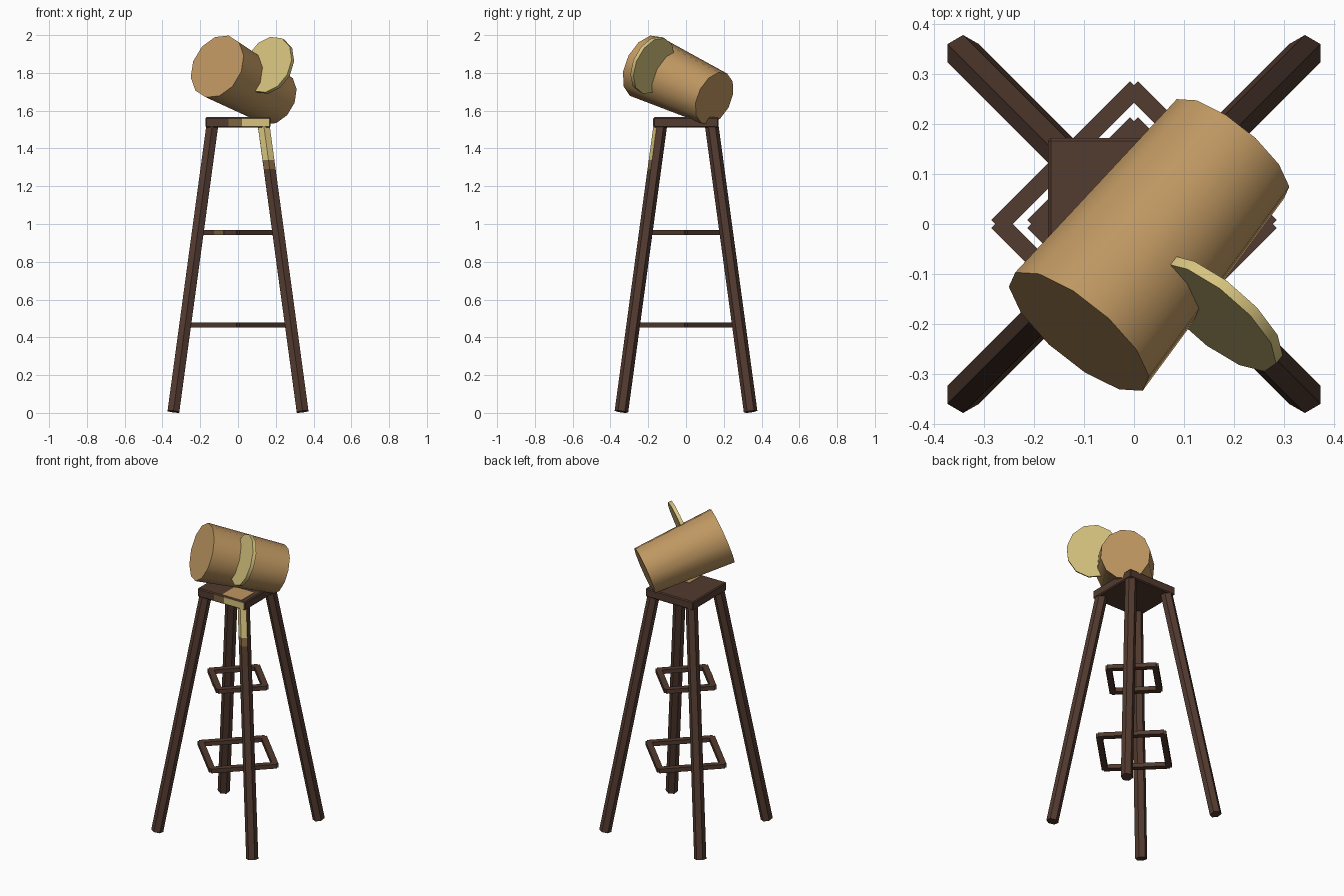
import bpy, bmesh, math
from mathutils import Vector, Matrix

if "Cube" in bpy.data.objects:
    bpy.data.objects.remove(bpy.data.objects["Cube"])


def material(name, color):
    m = bpy.data.materials.new(name)
    m.diffuse_color = (*color, 1)
    m.use_nodes = True
    m.node_tree.nodes["Principled BSDF"].inputs["Base Color"].default_value = m.diffuse_color
    return m


BROWN = material("dark wood", (0.085, 0.043, 0.029))
TAN = material("tan", (0.52, 0.31, 0.12))
YELLOW = material("pale yellow", (0.68, 0.55, 0.21))
OLIVE = material("dull tan", (0.21, 0.13, 0.052))


def finish(name, bm, mats, smooth=False):
    bmesh.ops.recalc_face_normals(bm, faces=bm.faces)
    me = bpy.data.meshes.new(name)
    bm.to_mesh(me)
    bm.free()
    ob = bpy.data.objects.new(name, me)
    bpy.context.collection.objects.link(ob)
    for m in mats:
        me.materials.append(m)
    if smooth:
        bpy.ops.object.select_all(action='DESELECT')
        ob.select_set(True)
        bpy.context.view_layer.objects.active = ob
        bpy.ops.object.shade_smooth_by_angle(angle=math.radians(40))
    return ob


def rod(a, b, r1, r2, sides):
    """Cone or prism running from a to b."""
    a, b = Vector(a), Vector(b)
    d = b - a
    rot = Vector((0, 0, 1)).rotation_difference(d).to_matrix().to_4x4()
    bm = bmesh.new()
    bmesh.ops.create_cone(bm, cap_ends=True, segments=sides, radius1=r1, radius2=r2,
                          depth=d.length, matrix=Matrix.Translation((a + b) / 2) @ rot)
    return bm


def box(name, center, size, mat, angle=0, bevel=0):
    bm = bmesh.new()
    bmesh.ops.create_cube(bm, size=1, matrix=Matrix.Translation(center)
                          @ Matrix.Rotation(angle, 4, 'Z') @ Matrix.Diagonal((*size, 1)))
    if bevel:
        bmesh.ops.bevel(bm, geom=bm.edges[:], offset=bevel, segments=1, affect='EDGES')
    return finish(name, bm, [mat])


# Seat
box("seat", (0, 0, 1.538), (0.344, 0.344, 0.055), BROWN, bevel=0.006)

# Four splayed six-sided legs; the front right one is stained near the top
for sx in (-1, 1):
    for sy in (-1, 1):
        bm = rod((0.342 * sx, 0.342 * sy, 0.0065), (0.137 * sx, 0.137 * sy, 1.515),
                 0.036, 0.036, 6)
        if sx > 0 and sy < 0:
            for z in (1.29, 1.34):
                bmesh.ops.bisect_plane(bm, geom=bm.verts[:] + bm.edges[:] + bm.faces[:],
                                       plane_co=(0, 0, z), plane_no=(0, 0, 1))
            bmesh.ops.recalc_face_normals(bm, faces=bm.faces)
            for f in bm.faces:
                z = f.calc_center_median().z
                if f.normal.y < -0.3 and z > 1.29:
                    f.material_index = 1 if z > 1.34 else 2
        finish("leg", bm, [BROWN, YELLOW, OLIVE])

# Two square rings of rungs, turned 45 degrees
for tip, z in ((0.268, 0.465), (0.196, 0.955)):
    for i in range(4):
        a = math.pi / 4 + i * math.pi / 2
        r = tip / math.sqrt(2)
        box("rung", (r * math.cos(a), r * math.sin(a), z),
            (0.036, tip * math.sqrt(2) + 0.013, 0.027), BROWN, angle=a)

# Stain plates on the seat
box("seat_front_stain", (0.093, -0.1725, 1.538), (0.146, 0.003, 0.043), YELLOW)
box("seat_front_dull_stain", (-0.015, -0.1725, 1.538), (0.07, 0.003, 0.043), OLIVE)
box("seat_top_stain", (0.07, -0.1, 1.566), (0.14, 0.13, 0.003), TAN)

# Stain on the front left rung of the upper ring
a = math.radians(225)
n = Vector((math.cos(a), math.sin(a), 0))
t = Vector((-n.y, n.x, 0))
p = n * (0.196 / math.sqrt(2) + 0.0185) + Vector((0, 0, 0.955))
box("rung_stain", p + t * 0.015, (0.003, 0.07, 0.025), OLIVE, angle=a)

# Tapered drum lying tilted above the seat
near, far = Vector((-0.11, -0.215, 1.834)), Vector((0.1925, 0.15, 1.665))
finish("drum", rod(near, far, 0.176, 0.148, 12), [TAN], smooth=True)

# Thin round disc set into the side of the drum, parallel to its ends
axis = (near - far).normalized()
center = Vector((0.165, -0.178, 1.84))
finish("side_disc", rod(center - axis * 0.011, center + axis * 0.011, 0.158, 0.158, 12),
       [YELLOW], smooth=True)
